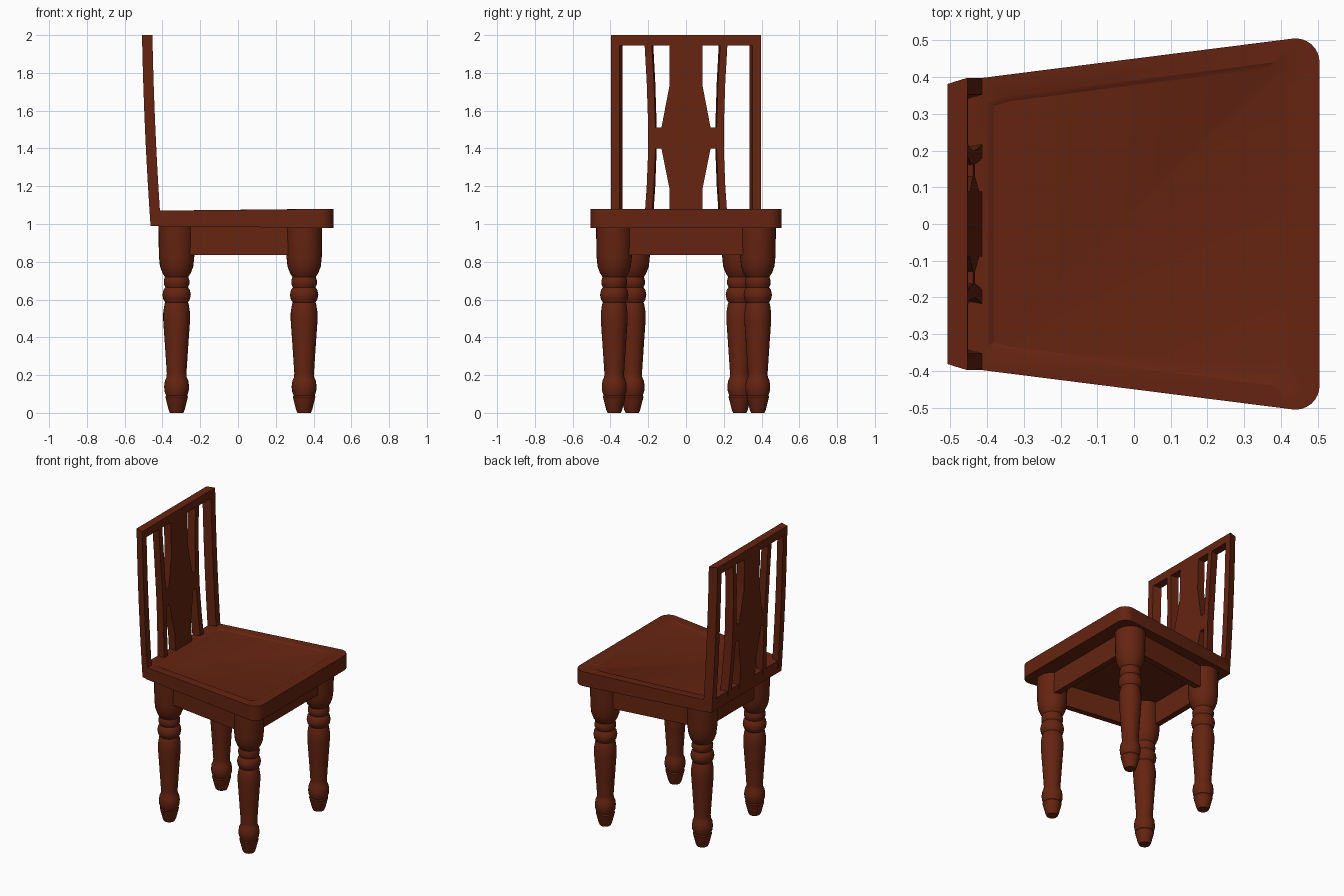
import bpy, bmesh
from math import sin, cos, pi, radians
from mathutils import Vector

cube = bpy.data.objects.get("Cube")
if cube:
    bpy.data.objects.remove(cube, do_unlink=True)

# Single dark reddish wood colour
wood = bpy.data.materials.new("dark_red_wood")
wood.use_nodes = True
wood.diffuse_color = (0.13, 0.0175, 0.0055, 1)
bsdf = wood.node_tree.nodes["Principled BSDF"]
bsdf.inputs["Base Color"].default_value = wood.diffuse_color
bsdf.inputs["Roughness"].default_value = 0.6


def finish(name, bm, smooth=None):
    bmesh.ops.recalc_face_normals(bm, faces=bm.faces)
    mesh = bpy.data.meshes.new(name)
    bm.to_mesh(mesh)
    bm.free()
    mesh.materials.append(wood)
    obj = bpy.data.objects.new(name, mesh)
    bpy.context.collection.objects.link(obj)
    if smooth:
        bpy.ops.object.select_all(action="DESELECT")
        obj.select_set(True)
        bpy.context.view_layer.objects.active = obj
        bpy.ops.object.shade_smooth_by_angle(angle=radians(smooth))
    return obj


def loft(name, rings, smooth=None):
    """Skin matching rings of points and cap both ends."""
    bm = bmesh.new()
    loops = [[bm.verts.new(p) for p in ring] for ring in rings]
    n = len(loops[0])
    for a, b in zip(loops, loops[1:]):
        for i in range(n):
            j = (i + 1) % n
            bm.faces.new((a[i], a[j], b[j], b[i]))
    bm.faces.new(loops[0])
    bm.faces.new(loops[-1])
    return finish(name, bm, smooth)


# Turned legs: (radius, height) profile
LEG = [(0.035, 0), (0.042, 0.015), (0.06, 0.085), (0.056, 0.092), (0.064, 0.115),
       (0.066, 0.14), (0.062, 0.17), (0.053, 0.19), (0.052, 0.21), (0.062, 0.36),
       (0.071, 0.49), (0.071, 0.53), (0.064, 0.575), (0.06, 0.585), (0.07, 0.6),
       (0.075, 0.625), (0.07, 0.65), (0.06, 0.665), (0.067, 0.68), (0.068, 0.7),
       (0.062, 0.72), (0.075, 0.74), (0.088, 0.775), (0.094, 0.83), (0.096, 0.99)]
FRONT, REAR = (0.35, 0.38), (-0.325, 0.285)
SIDES = 28


def leg(name, x, y):
    loft(name, [[(x + r * cos(2 * pi * i / SIDES), y + r * sin(2 * pi * i / SIDES), z)
                 for i in range(SIDES)] for r, z in LEG], 40)


for side, s in (("left", 1), ("right", -1)):
    leg(f"{side}_front_leg", FRONT[0], s * FRONT[1])
    leg(f"{side}_rear_leg", REAR[0], s * REAR[1])


# Aprons: boards running between leg centres, pushed slightly outward
def apron(name, a, b):
    a, b = Vector(a), Vector(b)
    d = (b - a).normalized()
    out = Vector((d.y, -d.x))
    if out.dot(a + b) < 0:
        out.negate()
    plan = [a + out * 0.05, b + out * 0.05, b + out * 0.01, a + out * 0.01]
    loft(name, [[(p.x, p.y, z) for p in plan] for z in (0.835, 0.99)])


fl, fr = FRONT, (FRONT[0], -FRONT[1])
rl, rr = REAR, (REAR[0], -REAR[1])
apron("front_apron", fl, fr)
apron("rear_apron", rl, rr)
apron("left_apron", fl, rl)
apron("right_apron", fr, rr)

# Seat: tapered plan, rounded front corners, shallow dished top
half = [(0.44 + 0.065 * cos(t), 0.44 + 0.065 * sin(t))
        for t in (radians(97 * i / 8) for i in range(9))]
half += [(-0.41, 0.398), (-0.463, 0.382)]
plan = half + [(x, -y) for x, y in reversed(half)]
bm = bmesh.new()
low = [bm.verts.new((x, y, 0.984 - 0.01 * x)) for x, y in plan]
top = [bm.verts.new((x, y, 1.075 + 0.01 * x)) for x, y in plan]
for i in range(len(plan)):
    j = (i + 1) % len(plan)
    bm.faces.new((low[i], low[j], top[j], top[i]))
bm.faces.new(low)
lid = bm.faces.new(top)
rim = [bm.verts.new((0.02 + (x - 0.02) * 0.86, y * 0.87, 1.075 + 0.01 * x)) for x, y in plan]
dish = [bm.verts.new((0.02 + (x - 0.02) * 0.83, y * 0.84, 1.068 + 0.01 * x)) for x, y in plan]
bm.faces.remove(lid)
for a, b in ((top, rim), (rim, dish)):
    for i in range(len(plan)):
        j = (i + 1) % len(plan)
        bm.faces.new((a[i], a[j], b[j], b[i]))
bm.faces.new(dish)
finish("seat", bm, 25)


# Chair back: strips following one gentle rearward curve, narrowing to the rear
def back_x(z):
    t = z - 0.99
    return -0.463 - 0.07 * t + 0.025 * t * t


def back_strip(name, rows, depth=0.055):
    """rows: (height, y start, y end), subdivided to follow the curve."""
    rings = []
    for (z0, a0, b0), (z1, a1, b1) in zip(rows, rows[1:]):
        n = max(1, round((z1 - z0) / 0.12))
        for k in range(n + (z1 == rows[-1][0])):
            f = k / n
            z, a, b = z0 + (z1 - z0) * f, a0 + (a1 - a0) * f, b0 + (b1 - b0) * f
            xb = back_x(z)
            rings.append([(xb, a * 0.957, z), (xb, b * 0.957, z),
                          (xb + depth, b, z), (xb + depth, a, z)])
    loft(name, rings, 20)


RAIL = 1.945
back_strip("top_rail", [(RAIL, -0.398, 0.398), (2, -0.398, 0.398)])
back_strip("splat", [(z, -w, w) for z, w in
                     ((1.04, 0.088), (1.19, 0.088), (1.4, 0.13),
                      (1.51, 0.13), (1.73, 0.088), (RAIL, 0.088))])
for side, s in (("left", 1), ("right", -1)):
    back_strip(f"{side}_back_post", [(z, s * 0.352, s * 0.398) for z in (0.992, RAIL)])
    back_strip(f"{side}_slat", [(z, s * a, s * (a + 0.038)) for z, a in
                                ((1.04, 0.181), (1.2, 0.17), (1.4, 0.162),
                                 (1.51, 0.162), (1.75, 0.17), (RAIL, 0.181))])
    back_strip(f"{side}_cross_link", [(z, s * 0.12, s * 0.17) for z in (1.4, 1.51)])
